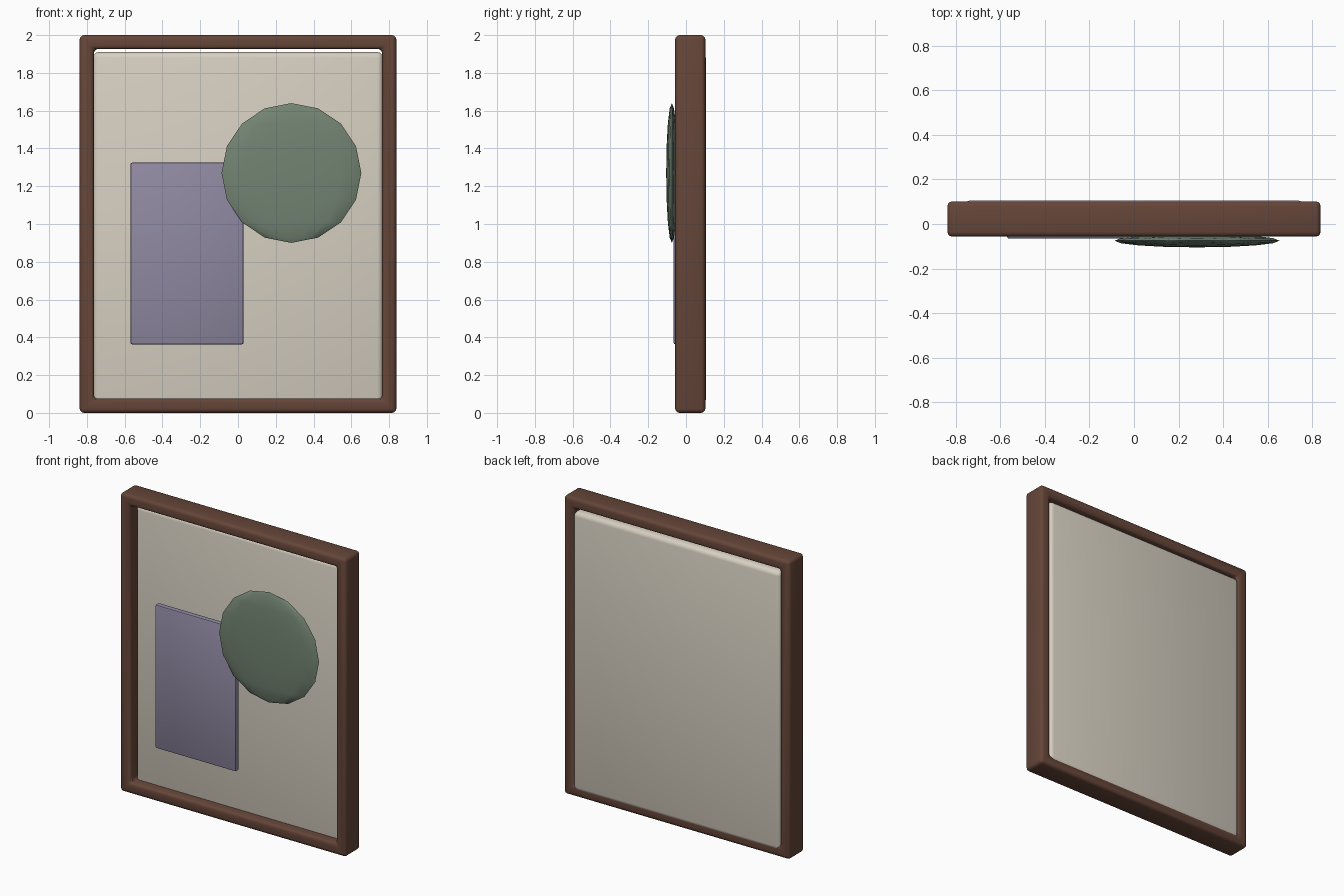
import bpy
from mathutils import Matrix

if "Cube" in bpy.data.objects:
    bpy.data.objects.remove(bpy.data.objects["Cube"])


def material(name, rgb):
    m = bpy.data.materials.new(name)
    m.diffuse_color = (*rgb, 1)
    m.use_nodes = True
    m.node_tree.nodes["Principled BSDF"].inputs["Base Color"].default_value = m.diffuse_color
    return m


def finish(ob, mat, bevel=0, segments=3):
    ob.data.materials.append(mat)
    bpy.ops.object.select_all(action='DESELECT')
    ob.select_set(True)
    bpy.context.view_layer.objects.active = ob
    if bevel:
        b = ob.modifiers.new("bevel", 'BEVEL')
        b.width = bevel
        b.segments = segments
        b.limit_method = 'ANGLE'
        bpy.ops.object.modifier_apply(modifier=b.name)
    bpy.ops.object.shade_smooth_by_angle()


def box(name, x, y, z, mat, bevel, segments=3):
    # box given by its (min, max) range on each axis
    bpy.ops.mesh.primitive_cube_add(size=1)
    ob = bpy.context.object
    ob.name = name
    lo, hi = zip(x, y, z)
    centre = Matrix.Translation([(a + b) / 2 for a, b in zip(lo, hi)])
    ob.data.transform(centre @ Matrix.Diagonal([b - a for a, b in zip(lo, hi)] + [1]))
    finish(ob, mat, bevel, segments)
    return ob


wood = material("wood", (0.13, 0.06, 0.04))
cream = material("cream", (0.68, 0.63, 0.54))
purple = material("purple", (0.28, 0.25, 0.36))
green = material("green", (0.17, 0.23, 0.17))

# Frame: mitred rectangular ring with rounded edges
outer = [(-0.838, 0), (0.838, 0), (0.838, 2), (-0.838, 2)]
inner = [(-0.763, 0.075), (0.763, 0.075), (0.763, 1.927), (-0.763, 1.927)]
verts = [(x, y, z) for y in (-0.057, 0.102) for x, z in outer + inner]
faces = []
for i in range(4):
    j = (i + 1) % 4
    faces += [(i, j, j + 4, i + 4), (i + 8, i + 12, j + 12, j + 8),
              (i, i + 8, j + 8, j), (i + 4, j + 4, j + 12, i + 12)]
mesh = bpy.data.meshes.new("frame")
mesh.from_pydata(verts, [], faces)
frame = bpy.data.objects.new("frame", mesh)
bpy.context.collection.objects.link(frame)
finish(frame, wood, 0.022)

# Canvas panel, slightly short of the top bar
box("canvas_panel", (-0.768, 0.768), (0.01, 0.105), (0.04, 1.91), cream, 0.03)

# Painted rectangle
box("painted_rectangle", (-0.57, 0.03), (-0.066, -0.028), (0.363, 1.325), purple, 0.01, 2)

# Flattened low-poly disc
bpy.ops.mesh.primitive_uv_sphere_add(segments=16, ring_count=8, radius=1)
disc = bpy.context.object
disc.name = "painted_disc"
disc.data.transform(Matrix.Translation((0.283, -0.075, 1.27)) @ Matrix.Diagonal((0.37, 0.03, 0.37, 1)))
finish(disc, green)
